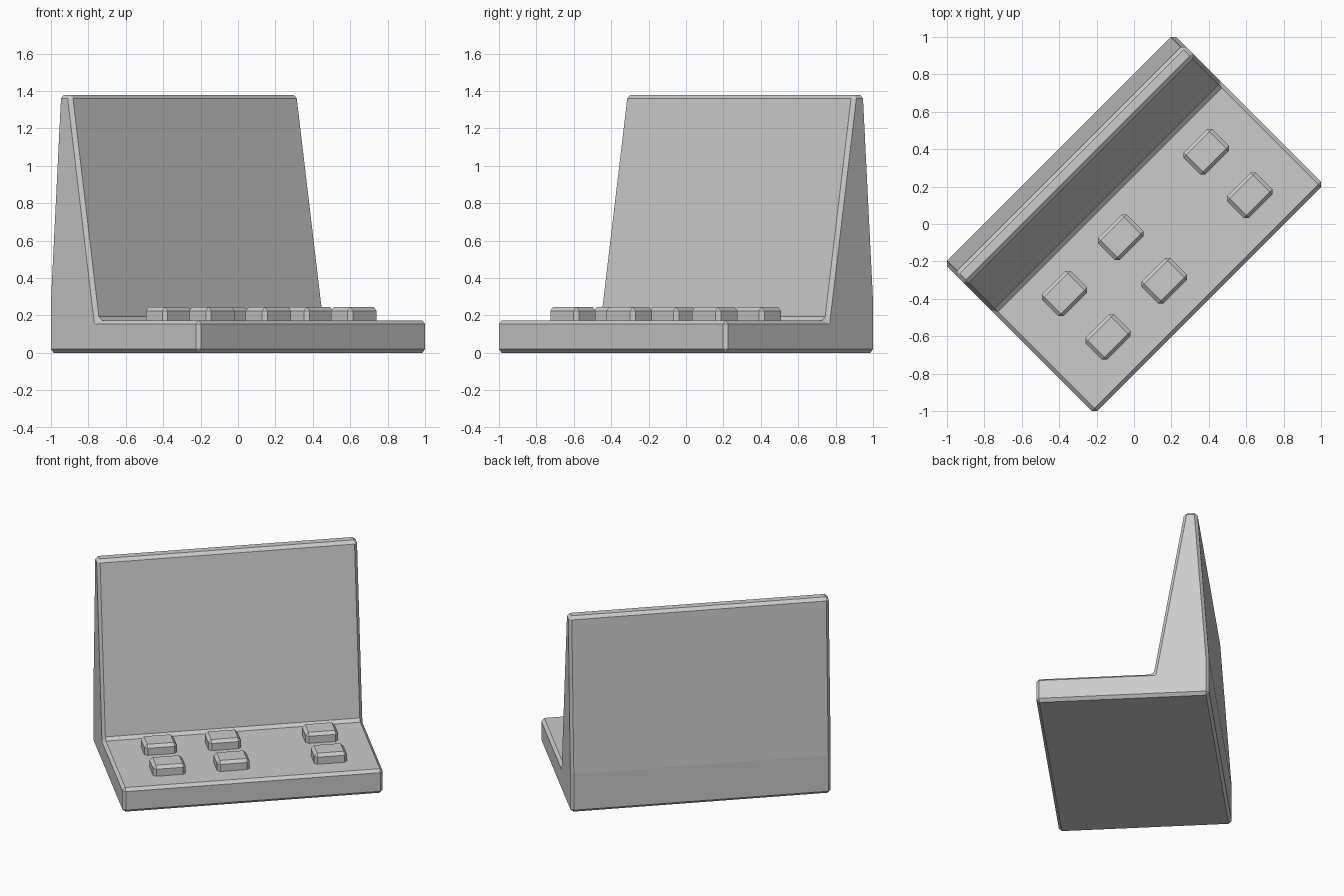
import bpy, bmesh
from math import radians
from mathutils import Matrix

if "Cube" in bpy.data.objects:
    bpy.data.objects.remove(bpy.data.objects["Cube"])

TURN = Matrix.Rotation(radians(45), 4, 'Z')


def finish(name, bm):
    """Make a chamfered object, turned 45 degrees about z."""
    bmesh.ops.recalc_face_normals(bm, faces=bm.faces)
    mesh = bpy.data.meshes.new(name)
    bm.to_mesh(mesh)
    bm.free()
    ob = bpy.data.objects.new(name, mesh)
    bpy.context.collection.objects.link(ob)
    ob.matrix_world = TURN
    bev = ob.modifiers.new("chamfer", 'BEVEL')
    bev.width = 0.02
    bev.segments = 1
    bev.limit_method = 'ANGLE'
    bev.angle_limit = radians(30)
    return ob


# Base plate and tapered back wall: one L profile (y, z) extruded along x
half = 0.866
profile = [(-0.568, 0), (-0.568, 0.174), (0.203, 0.174), (0.405, 1.38),
           (0.491, 1.38), (0.568, 0.28), (0.568, 0)]
bm = bmesh.new()
face = bm.faces.new([bm.verts.new((-half, y, z)) for y, z in profile])
ext = bmesh.ops.extrude_face_region(bm, geom=[face])
moved = [g for g in ext["geom"] if isinstance(g, bmesh.types.BMVert)]
bmesh.ops.translate(bm, verts=moved, vec=(2 * half, 0, 0))
finish("angled_stand", bm)

# Two rows of three raised blocks on the plate
bottom, top = 0.12, 0.245
for row, y in enumerate((0.0, -0.329)):
    for col, x in enumerate((-0.526, -0.1, 0.546)):
        bm = bmesh.new()
        place = Matrix.Translation((x, y, (bottom + top) / 2))
        size = Matrix.Diagonal((0.217, 0.165, top - bottom, 1))
        bmesh.ops.create_cube(bm, size=1, matrix=place @ size)
        finish(f"raised_block_{row}_{col}", bm)
